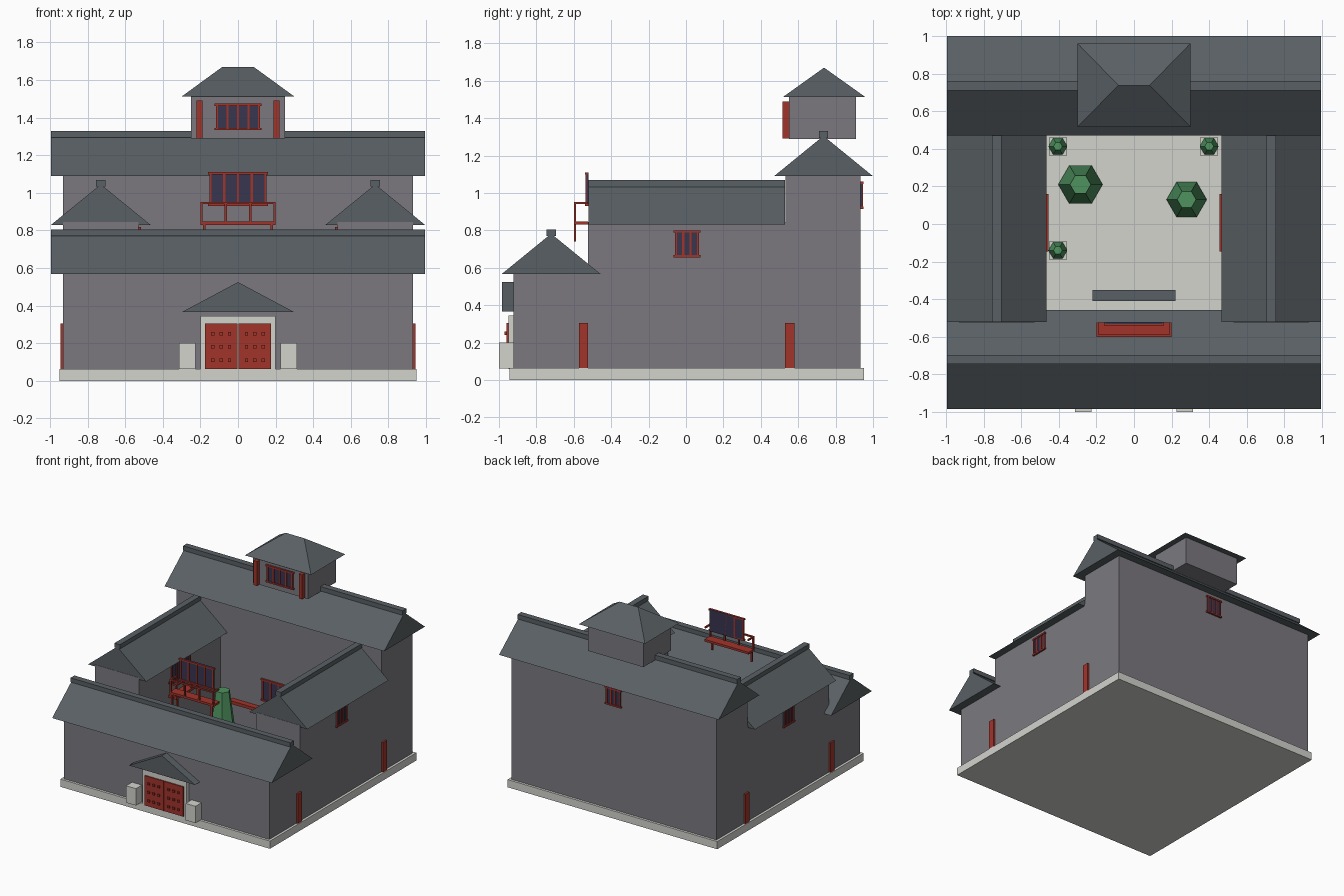
import bpy, bmesh, math
from mathutils import Matrix, Vector

if "Cube" in bpy.data.objects:
    bpy.data.objects.remove(bpy.data.objects["Cube"])


def material(name, rgb):
    m = bpy.data.materials.new(name)
    lin = [(c / 255 / 12.92) if c < 11 else ((c / 255 + 0.055) / 1.055) ** 2.4 for c in rgb]
    m.diffuse_color = (*lin, 1)
    m.use_nodes = True
    m.node_tree.nodes["Principled BSDF"].inputs["Base Color"].default_value = m.diffuse_color
    return m


WALL = material("wall_grey", (123, 121, 127))
ROOF = material("slate_roof", (89, 96, 100))
STONE = material("pale_stone", (211, 211, 206))
RED = material("red_wood", (161, 52, 43))
NAVY = material("dark_glass", (56, 54, 78))
GREEN = material("foliage_green", (78, 146, 94))


def make(name, bm, mat, matrix=Matrix()):
    bmesh.ops.recalc_face_normals(bm, faces=bm.faces)
    me = bpy.data.meshes.new(name)
    bm.to_mesh(me)
    bm.free()
    me.transform(matrix)
    me.materials.append(mat)
    ob = bpy.data.objects.new(name, me)
    bpy.context.collection.objects.link(ob)
    return ob


def boxes(name, mat, items, matrix=Matrix()):
    """One object from boxes given as (x0, x1, y0, y1, z0, z1)."""
    bm = bmesh.new()
    for x0, x1, y0, y1, z0, z1 in items:
        m = Matrix.Translation(((x0 + x1) / 2, (y0 + y1) / 2, (z0 + z1) / 2))
        bmesh.ops.create_cube(bm, size=1, matrix=m @ Matrix.Diagonal((x1 - x0, y1 - y0, z1 - z0, 1)))
    return make(name, bm, mat, matrix)


def prism(name, mat, length, half, z0, z1, matrix):
    """Gable roof running along local x."""
    bm = bmesh.new()
    ends = [[bm.verts.new((x, y, z)) for y, z in ((-half, z0), (half, z0), (0, z1))]
            for x in (-length / 2, length / 2)]
    a, b = ends
    bm.faces.new(a)
    bm.faces.new(b)
    for i in range(3):
        j = (i + 1) % 3
        bm.faces.new((a[i], a[j], b[j], b[i]))
    return make(name, bm, mat, matrix)


def gable_roof(name, length, z0, z1, cap, matrix):
    prism(name, ROOF, length, 0.264, z0, z1, matrix)
    h = length / 2
    boxes(name + "_ridge", ROOF, [(-h, h, -0.025, 0.025, z1 - 0.012, cap)], matrix)


def place(x, y, angle):
    return Matrix.Translation((x, y, 0)) @ Matrix.Rotation(math.radians(angle), 4, 'Z')


def window(name, w, z0, z1, panes, matrix):
    """Barred window on a wall; local -y points outwards."""
    h, t = w / 2, 0.012
    boxes(name + "_glass", NAVY, [(-h, h, -0.007, 0.004, z0, z1)], matrix)
    bars = [(-h - 0.008, h + 0.008, -0.015, 0.004, z, z + t) for z in (z0, z1 - t)]
    for i in range(panes + 1):
        x = -h + t / 2 + (w - t) * i / panes
        bars.append((x - t / 2, x + t / 2, -0.013, 0.004, z0, z1))
    boxes(name + "_bars", RED, bars, matrix)


def balcony(name, w, z, matrix):
    """Floor, railing and posts; local -y points outwards."""
    h, d, t = w / 2, 0.075, 0.012
    parts = [(-h, h, -d, 0, z - 0.01, z + 0.008), (-h, h, -d, -d + t, z + 0.1, z + 0.112)]
    for s in (-1, 1):
        e = s * (h - t / 2)
        parts.append((e - t / 2, e + t / 2, -d, 0, z + 0.1, z + 0.112))
        g = s * (h - 0.02)
        parts.append((g - 0.007, g + 0.007, -d, -d + t, z - 0.1, z))
    for i in range(4):
        x = -h + t / 2 + (w - t) * i / 3
        parts.append((x - t / 2, x + t / 2, -d, -d + t, z, z + 0.1))
    boxes(name, RED, parts, matrix)


# Plinth and courtyard floor
boxes("plinth", STONE, [(-0.95, 0.95, -0.943, 0.953, 0, 0.063)])

# Four halls around the court
boxes("front_hall_walls", WALL, [(-0.93, 0.93, -0.923, -0.521, 0.06, 0.575)])
boxes("rear_hall_walls", WALL, [(-0.93, 0.93, 0.532, 0.933, 0.06, 1.1)])
gable_roof("front_hall_roof", 1.99, 0.567, 0.782, 0.805, place(0, -0.721, 0))
gable_roof("rear_hall_roof", 1.99, 1.09, 1.305, 1.33, place(0, 0.735, 0))
for side, s in (("left", -1), ("right", 1)):
    x0, x1 = sorted((s * 0.53, s * 0.93))
    boxes(side + "_wing_walls", WALL, [(x0, x1, -0.524, 0.54, 0.06, 0.845)])
    gable_roof(side + "_wing_roof", 1.05, 0.83, 1.045, 1.068, place(s * 0.73, 0.003, 90))
    # Outer and courtyard windows, side pilasters
    window(side + "_outer_window", 0.13, 0.655, 0.8, 3, place(s * 0.93, 0.005, 90 * s))
    window(side + "_court_window", 0.24, 0.64, 0.818, 4, place(s * 0.53, 0.007, -90 * s))
    balcony(side + "_court_balcony", 0.305, 0.55, place(s * 0.53, 0.007, -90 * s))
    xa, xb = sorted((s * 0.92, s * 0.945))
    boxes(side + "_pilasters", RED, [(xa, xb, -0.573, -0.523, 0.06, 0.305),
                                     (xa, xb, 0.53, 0.58, 0.06, 0.305)])

# Rear hall windows and court rail
window("rear_window", 0.13, 0.915, 1.06, 3, place(0, 0.933, 180))
window("rear_court_window", 0.3, 0.36, 0.54, 4, place(0, 0.532, 0))
boxes("rear_court_rail", RED, [(-0.42, 0.42, 0.485, 0.54, 0.28, 0.305)])

# Raised window and balcony above the front hall
window("upper_window", 0.305, 0.93, 1.11, 4, place(0, -0.525, 0))
balcony("upper_balcony", 0.4, 0.84, place(0, -0.525, 0))

# Tower with hipped roof
boxes("tower_walls", WALL, [(-0.25, 0.25, 0.55, 0.91, 1.288, 1.52)])
boxes("tower_columns", RED, [(s * 0.205 - 0.015, s * 0.205 + 0.015, 0.517, 0.552, 1.29, 1.49)
                             for s in (-1, 1)])
window("tower_window", 0.235, 1.333, 1.475, 4, place(0, 0.55, 0))
bm = bmesh.new()
eave = [bm.verts.new((x, y, 1.512)) for x, y in ((-0.3, 0.517), (0.3, 0.517), (0.3, 0.96), (-0.3, 0.96))]
left, right = [bm.verts.new((x, 0.738, 1.67)) for x in (-0.083, 0.083)]
for f in (eave, (eave[0], eave[1], right, left), (eave[1], eave[2], right),
          (eave[2], eave[3], left, right), (eave[3], eave[0], left)):
    bm.faces.new(f)
make("tower_roof", bm, ROOF)

# Main gate: surround, studded doors, canopy, guardian blocks
boxes("gate_surround", STONE, [(-0.2, 0.2, -0.95, -0.92, 0.06, 0.345)])
boxes("gate_doors", RED, [(-0.175, -0.0015, -0.96, -0.945, 0.062, 0.305),
                          (0.0015, 0.175, -0.96, -0.945, 0.062, 0.305)])
boxes("door_studs", RED, [(s * x - 0.009, s * x + 0.009, -0.97, -0.955, z - 0.009, z + 0.009)
                          for s in (-1, 1) for x in (0.045, 0.09, 0.135) for z in (0.11, 0.18, 0.25)])
prism("gate_canopy", ROOF, 0.07, 0.3, 0.365, 0.525, place(0, -0.95, 90))
boxes("guardian_blocks", STONE, [(s * 0.27 - 0.045, s * 0.27 + 0.045, -1.0, -0.92, 0.062, 0.2)
                                 for s in (-1, 1)])

# Screen wall in the court
boxes("screen_wall", STONE, [(-0.2, 0.2, -0.395, -0.365, 0.06, 0.36)])
boxes("screen_wall_cap", ROOF, [(-0.22, 0.22, -0.41, -0.35, 0.36, 0.4)])


def plant(name, x, y, r, z0, z1):
    bm = bmesh.new()
    bmesh.ops.create_cone(bm, cap_ends=True, segments=6, radius1=r, radius2=r * 0.47, depth=z1 - z0,
                          matrix=Matrix.Rotation(math.pi / 6, 4, 'Z'))
    # keep a corner of the hexagon pointing along x
    far = max(bm.verts, key=lambda v: v.co.length).co
    turn = -math.atan2(far.y, far.x)
    bmesh.ops.rotate(bm, verts=bm.verts, cent=Vector(), matrix=Matrix.Rotation(turn, 3, 'Z'))
    make(name, bm, GREEN, Matrix.Translation((x, y, (z0 + z1) / 2)))


# Trees and potted shrubs
plant("large_tree", -0.285, 0.21, 0.118, 0.08, 0.53)
plant("small_tree", 0.28, 0.13, 0.107, 0.08, 0.47)
for i, (x, y) in enumerate(((-0.405, 0.413), (0.4, 0.413), (-0.405, -0.14))):
    boxes(f"planter_{i}", STONE, [(x - 0.048, x + 0.048, y - 0.048, y + 0.048, 0.06, 0.12)])
    plant(f"shrub_{i}", x, y, 0.05, 0.12, 0.22)
